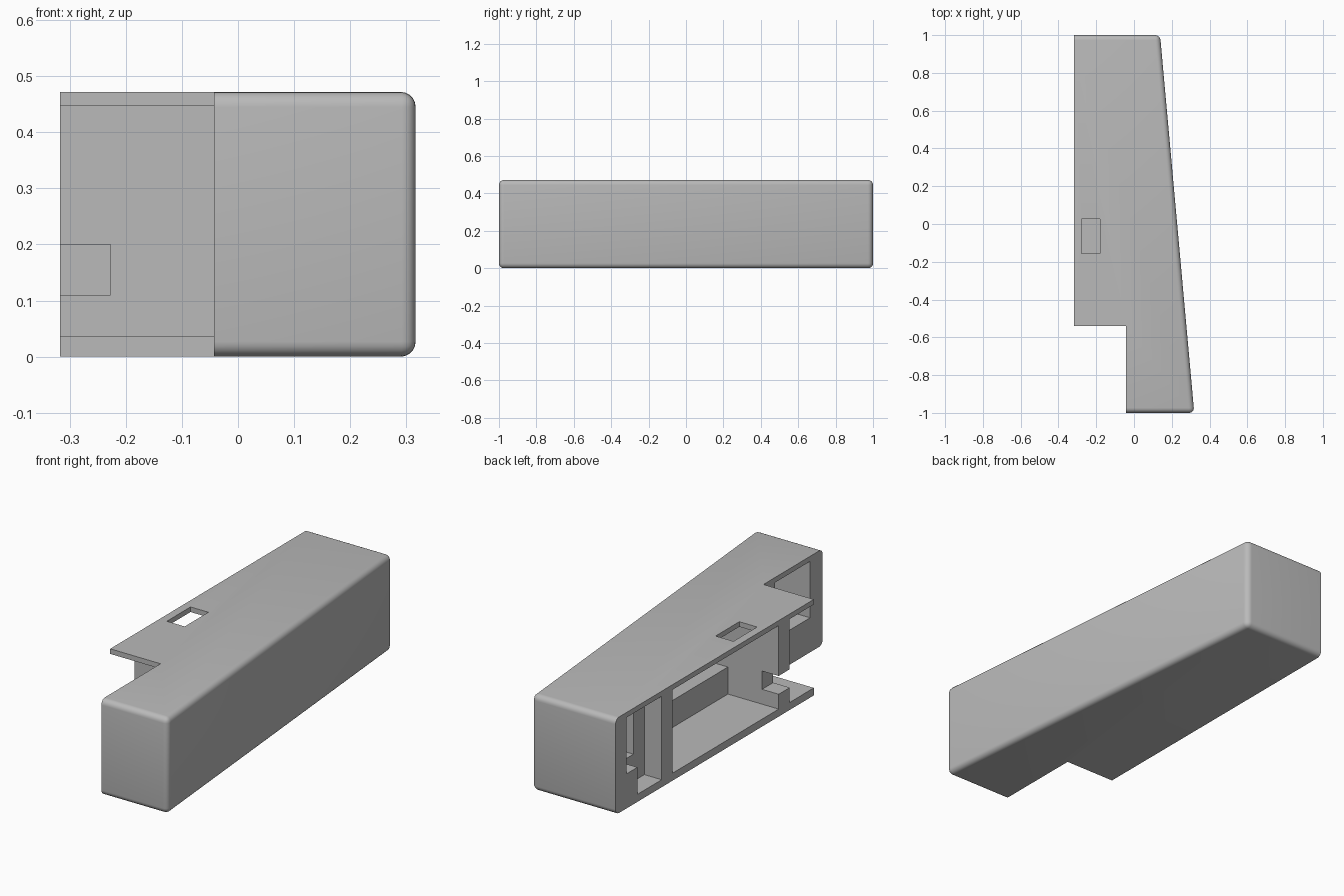
import bpy, bmesh

old = bpy.data.objects.get("Cube")
if old:
    bpy.data.objects.remove(old, do_unlink=True)

H = 0.472            # overall height
FLOOR, CEIL = 0.037, 0.447
LEDGE = 0.17         # floor of the deep compartments
BACK_X = -0.317      # open side of the housing
STEP_X = -0.043      # open side of the narrow nose
OUT = -0.5           # beyond the open side

grey = bpy.data.materials.new("plain_grey")
grey.use_nodes = True
colour = (0.49, 0.49, 0.49, 1)
grey.diffuse_color = colour
grey.node_tree.nodes["Principled BSDF"].inputs["Base Color"].default_value = colour


def outer_x(y):
    """Tapered outer side of the housing."""
    return 0.2285 - 0.0905 * y


def prism(name, outline, z0, z1):
    """Upright solid from a plan outline; returns the object."""
    bm = bmesh.new()
    base = bm.faces.new([bm.verts.new((x, y, z0)) for x, y in outline])
    top = bmesh.ops.extrude_face_region(bm, geom=[base])["geom"]
    for v in top:
        if isinstance(v, bmesh.types.BMVert):
            v.co.z = z1
    bmesh.ops.recalc_face_normals(bm, faces=bm.faces)
    mesh = bpy.data.meshes.new(name)
    bm.to_mesh(mesh)
    bm.free()
    obj = bpy.data.objects.new(name, mesh)
    bpy.context.collection.objects.link(obj)
    mesh.materials.append(grey)
    return obj


def box(x0, x1, y0, y1, z0, z1):
    return prism("cutter", [(x0, y0), (x1, y0), (x1, y1), (x0, y1)], z0, z1)


def compartment(x0, y0, y1):
    """Deep space reaching the tapered wall."""
    wall = 0.04
    return prism("cutter", [(x0, y0), (outer_x(y0) - wall, y0),
                            (outer_x(y1) - wall, y1), (x0, y1)], LEDGE, CEIL)


# Tapered housing with a stepped nose
housing = prism("housing", [(BACK_X, 1), (BACK_X, -0.54), (STEP_X, -0.54),
                            (STEP_X, -1), (outer_x(-1), -1), (outer_x(1), 1)], 0, H)

# Round the edges of the front, outer side and rear
bm = bmesh.new()
bm.from_mesh(housing.data)


def is_closed_side(f):
    c = f.calc_center_median()
    return abs(f.normal.z) < 0.1 and (f.normal.x > 0.5 or abs(c.y) > 0.99)


edges = [e for e in bm.edges
         if any(is_closed_side(f) for f in e.link_faces)
         and not any(f.normal.x < -0.5 for f in e.link_faces)]
bmesh.ops.bevel(bm, geom=edges, offset=0.027, offset_type='OFFSET',
                segments=5, profile=0.5, affect='EDGES')
bm.to_mesh(housing.data)
bm.free()

cutters = [
    # Main bay and the space above its ledge
    box(OUT, -0.041, -0.267, 0.557, FLOOR, CEIL),
    compartment(-0.06, -0.267, 0.557),
    # Rear bay: shallow recess and deep compartment
    box(OUT, -0.223, 0.642, 0.83, FLOOR, CEIL),
    compartment(OUT, 0.727, 0.914),
    # Nose compartment
    compartment(-0.2, -0.902, -0.63),
    # Open gap between the two end flaps
    box(OUT, STEP_X, -0.7, -0.353, FLOOR, CEIL),
    # Cable channel through the post
    box(OUT, -0.227, -0.4, -0.2, 0.11, 0.2),
    # Switch opening in the top
    box(-0.277, -0.18, -0.157, 0.027, 0.4, 0.6),
]

bpy.context.view_layer.objects.active = housing
for cutter in cutters:
    cutter.hide_render = True
    mod = housing.modifiers.new("cut", 'BOOLEAN')
    mod.operation = 'DIFFERENCE'
    mod.solver = 'EXACT'
    mod.object = cutter
    bpy.ops.object.modifier_apply(modifier=mod.name)
    bpy.data.objects.remove(cutter, do_unlink=True)

bpy.ops.object.select_all(action='DESELECT')
housing.select_set(True)
bpy.ops.object.shade_smooth_by_angle(angle=0.5)
